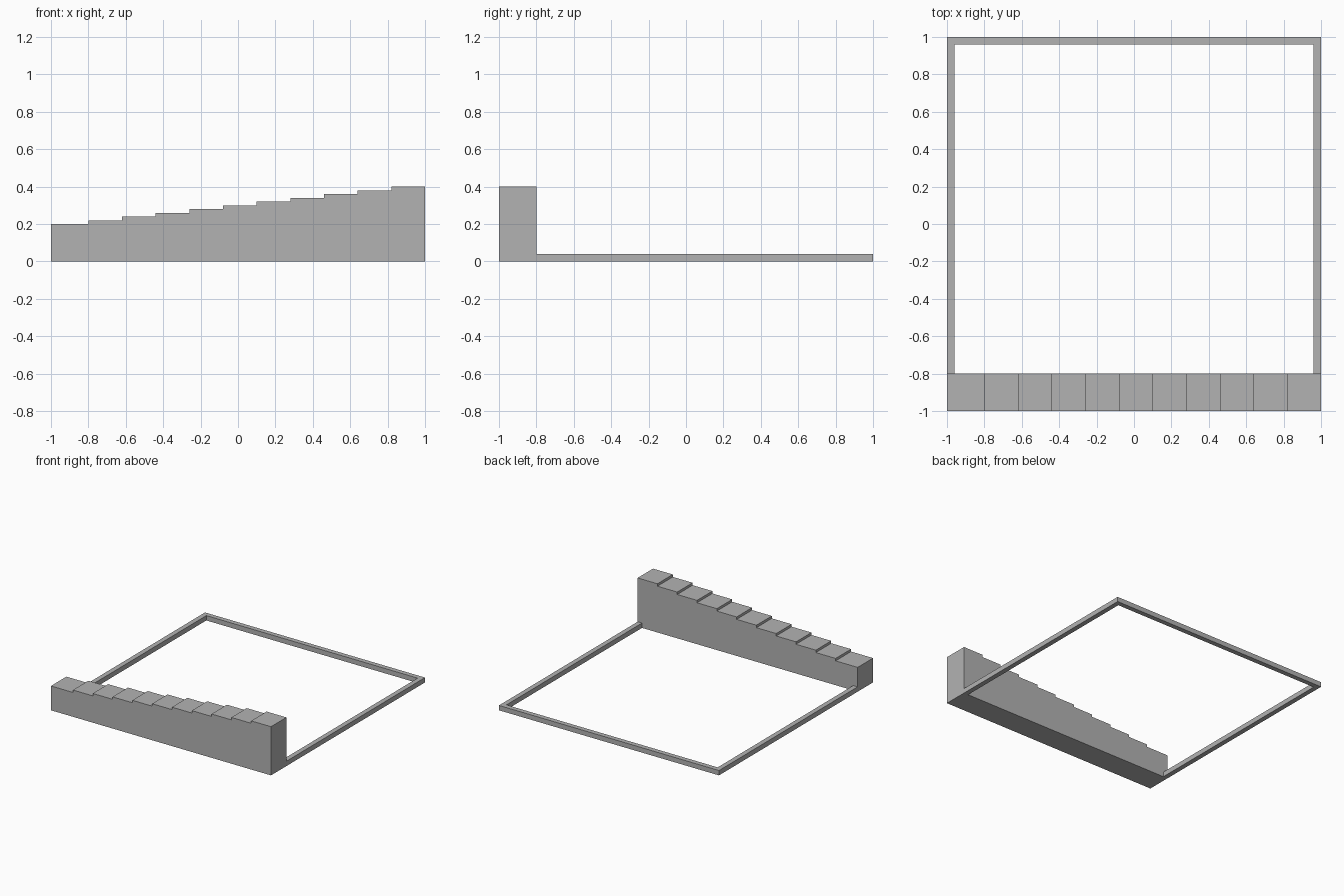
import bpy
import bmesh
from mathutils import Vector

cube = bpy.data.objects.get("Cube")
if cube:
    bpy.data.objects.remove(cube, do_unlink=True)

# Single plain grey
grey = bpy.data.materials.new("plain grey")
grey.use_nodes = True
color = (0.45, 0.45, 0.45, 1)
grey.diffuse_color = color
grey.node_tree.nodes["Principled BSDF"].inputs["Base Color"].default_value = color


def extrude_profile(name, points, direction):
    """Make a solid by extruding a closed flat outline."""
    bm = bmesh.new()
    face = bm.faces.new([bm.verts.new(p) for p in points])
    result = bmesh.ops.extrude_face_region(bm, geom=[face], use_keep_orig=True)
    moved = [v for v in result["geom"] if isinstance(v, bmesh.types.BMVert)]
    bmesh.ops.translate(bm, verts=moved, vec=Vector(direction))
    bmesh.ops.recalc_face_normals(bm, faces=bm.faces)
    mesh = bpy.data.meshes.new(name)
    bm.to_mesh(mesh)
    bm.free()
    mesh.materials.append(grey)
    obj = bpy.data.objects.new(name, mesh)
    bpy.context.collection.objects.link(obj)
    return obj


HALF = 1.0
RAIL = 0.04
WALL_BACK = -0.8
STEPS = 10
TREAD = 0.18
RISE = 0.02
LOW = 0.2

# Stepped wall along the front, rising toward +x
outline = [(HALF, 0), (-HALF, 0), (-HALF, LOW)]
for i in range(STEPS):
    x = -0.8 + i * TREAD
    outline += [(x, LOW + i * RISE), (x, LOW + (i + 1) * RISE)]
outline.append((HALF, LOW + STEPS * RISE))
extrude_profile("stepped_wall", [(x, -HALF, z) for x, z in outline],
                (0, WALL_BACK + HALF, 0))

# Low U-shaped border around the sides and back
inner = HALF - RAIL
half_u = [(inner, WALL_BACK), (HALF, WALL_BACK), (HALF, HALF)]
left = half_u
right = [(-x, y) for x, y in reversed(half_u)]
border = left + right + [(-inner, inner), (inner, inner)]
extrude_profile("border_frame", [(x, y, 0) for x, y in border], (0, 0, RAIL))
